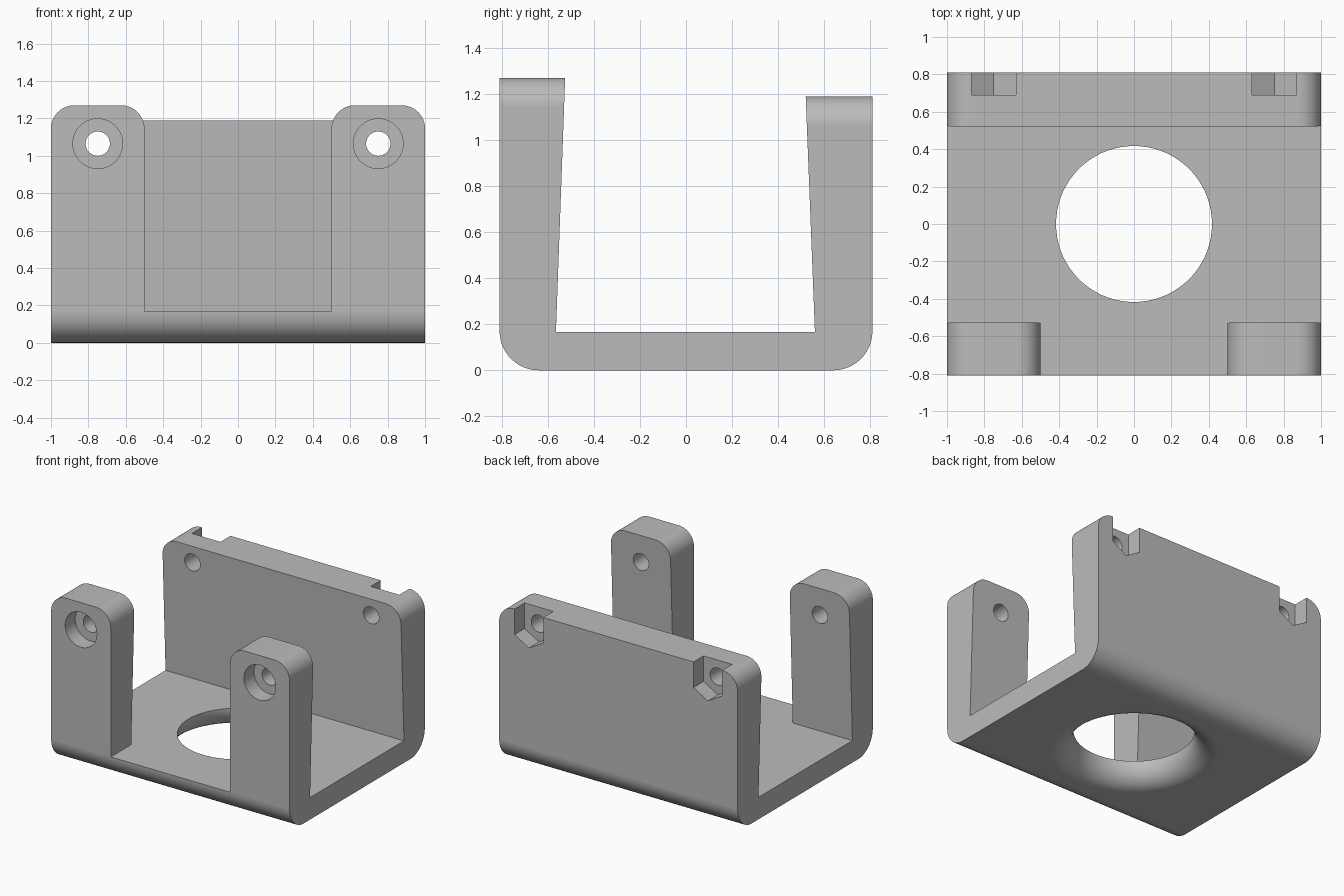
import bpy, bmesh, math

if "Cube" in bpy.data.objects:
    bpy.data.objects.remove(bpy.data.objects["Cube"], do_unlink=True)

HALF_Y = 0.81      # half depth of the bracket
FLOOR = 0.167      # floor thickness
FRONT_H, BACK_H = 1.27, 1.19
BOLT_X, BOLT_Z = 0.75, 1.065

grey = bpy.data.materials.new("grey_plastic")
grey.use_nodes = True
grey.diffuse_color = (0.5, 0.5, 0.5, 1)
grey.node_tree.nodes["Principled BSDF"].inputs["Base Color"].default_value = (0.5, 0.5, 0.5, 1)


def arc(cx, cy, r, start, end, n=12):
    """Points on an arc, angles in degrees."""
    angles = [math.radians(start + (end - start) * i / n) for i in range(n + 1)]
    return [(cx + r * math.cos(a), cy + r * math.sin(a)) for a in angles]


def finish(bm, name):
    bmesh.ops.recalc_face_normals(bm, faces=bm.faces)
    mesh = bpy.data.meshes.new(name)
    bm.to_mesh(mesh)
    bm.free()
    mesh.materials.append(grey)
    obj = bpy.data.objects.new(name, mesh)
    bpy.context.collection.objects.link(obj)
    return obj


def prism(name, points, axis, lo, hi):
    """Extrude a (horizontal, z) outline along x or y."""
    bm = bmesh.new()
    def ring(t):
        return [bm.verts.new((t, u, z) if axis == "x" else (u, t, z)) for u, z in points]
    a, b = ring(lo), ring(hi)
    bm.faces.new(a)
    bm.faces.new(b)
    for i in range(len(a)):
        j = (i + 1) % len(a)
        bm.faces.new((a[i], a[j], b[j], b[i]))
    return finish(bm, name)


def lathe(name, profile, n=72):
    """Closed solid turned around z from (radius, z) points."""
    bm = bmesh.new()
    rings = [[bm.verts.new((r * math.cos(math.tau * i / n), r * math.sin(math.tau * i / n), z))
              for i in range(n)] for r, z in profile]
    for a, b in zip(rings, rings[1:]):
        for i in range(n):
            j = (i + 1) % n
            bm.faces.new((a[i], a[j], b[j], b[i]))
    bm.faces.new(rings[0])
    bm.faces.new(rings[-1])
    return finish(bm, name)


def cut(target, cutter):
    cutter.hide_render = True
    mod = target.modifiers.new("cut", "BOOLEAN")
    mod.operation = "DIFFERENCE"
    mod.solver = "EXACT"
    mod.object = cutter
    bpy.context.view_layer.objects.active = target
    bpy.ops.object.modifier_apply(modifier=mod.name)
    bpy.data.objects.remove(cutter, do_unlink=True)


# U-shaped body with rounded outer bottom edges and tapered walls
R = 0.17
outline = arc(-HALF_Y + R, R, R, 180, 270) + arc(HALF_Y - R, R, R, 270, 360)
outline += [(HALF_Y, BACK_H), (0.52, BACK_H), (0.56, FLOOR),
            (-0.565, FLOOR), (-0.525, FRONT_H), (-HALF_Y, FRONT_H)]
bracket = prism("bracket", outline, "x", -1, 1)

# Front gap that leaves two posts with rounded inner corners
F = 0.125
left_edge = [(-0.5, FLOOR)] + arc(-0.5 - F, FRONT_H - F, F, 0, 90) + [(-0.5 - F, 1.5)]
right_edge = [(-x, z) for x, z in reversed(left_edge)]
cut(bracket, prism("front_gap", left_edge + right_edge, "y", -1, -0.3))

# Rounded outer top corners on the posts and the back wall
for side in (-1, 1):
    for height, lo, hi in ((FRONT_H, -1, -0.3), (BACK_H, 0.3, 1)):
        corner = arc(1 - F, height - F, F, 0, 90)
        corner += [(1 - F, 1.5), (1.2, 1.5), (1.2, height - F)]
        cut(bracket, prism("corner", [(side * x, z) for x, z in corner], "y", lo, hi))

# Floor opening, flared underneath
H, FLARE = 0.417, 0.16
flare = [(H + FLARE, -0.1)] + arc(H + FLARE, FLARE, FLARE, 270, 180, 14) + [(H, 0.4)]
cut(bracket, lathe("floor_opening", flare))

# Bolt holes, front counterbores and nut pockets open at the top
for side in (-1, 1):
    x = side * BOLT_X
    cut(bracket, prism("bolt_hole", arc(x, BOLT_Z, 0.065, 0, 360, 40)[:-1], "y", -1, 1))
    cut(bracket, prism("counterbore", arc(x, BOLT_Z, 0.133, 0, 360, 48)[:-1], "y", -1, -0.69))
    w = 0.12
    slope = w / math.sqrt(3)
    pocket = [(x - w, 1.4), (x - w, BOLT_Z - slope), (x, BOLT_Z - 2 * slope),
              (x + w, BOLT_Z - slope), (x + w, 1.4)]
    cut(bracket, prism("nut_pocket", pocket, "y", 0.69, 1))

# Smooth the rounded edges, keep flat faces flat
bpy.ops.object.select_all(action="DESELECT")
bracket.select_set(True)
bpy.context.view_layer.objects.active = bracket
bpy.ops.object.shade_smooth_by_angle(angle=math.radians(25))
normals = bracket.modifiers.new("weighted_normals", "WEIGHTED_NORMAL")
normals.keep_sharp = True
